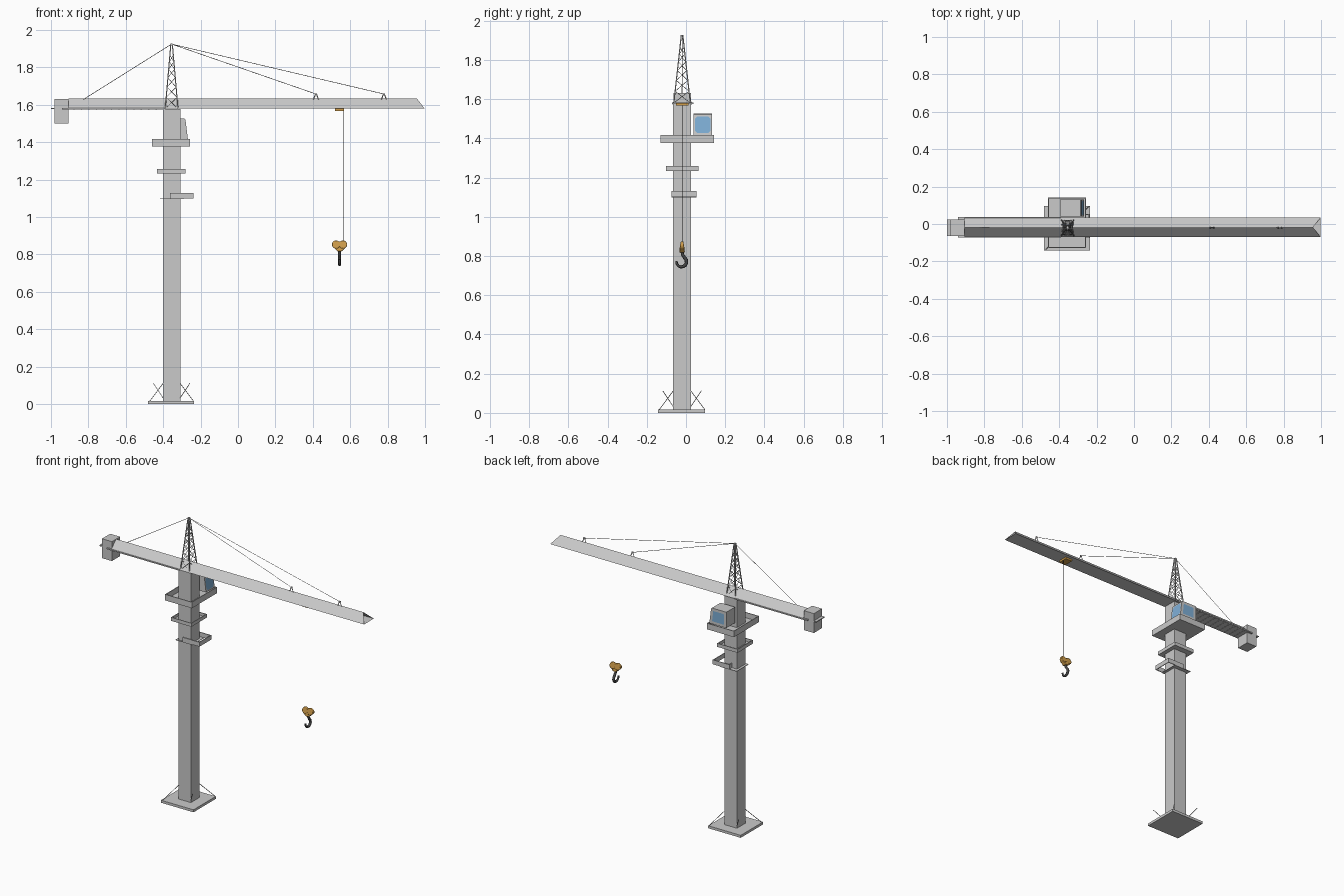
import bpy, bmesh, math
from mathutils import Vector

old = bpy.data.objects.get("Cube")
if old:
    bpy.data.objects.remove(old, do_unlink=True)


def material(name, r, g, b):
    m = bpy.data.materials.new(name)
    m.use_nodes = True
    m.diffuse_color = (r, g, b, 1)
    m.node_tree.nodes["Principled BSDF"].inputs["Base Color"].default_value = (r, g, b, 1)
    return m


GREY = material("light grey steel", 0.59, 0.59, 0.59)
MID = material("mid grey cable", 0.3, 0.3, 0.3)
DARK = material("dark steel", 0.06, 0.06, 0.06)
GOLD = material("ochre paint", 0.63, 0.34, 0.07)
GLASS = material("blue glass", 0.21, 0.43, 0.68)

CX, CY = -0.355, -0.02  # mast axis


def finish(bm, name, *mats):
    bmesh.ops.recalc_face_normals(bm, faces=bm.faces)
    me = bpy.data.meshes.new(name)
    bm.to_mesh(me)
    bm.free()
    ob = bpy.data.objects.new(name, me)
    bpy.context.collection.objects.link(ob)
    for m in mats:
        me.materials.append(m)
    return ob


def add_box(bm, x0, x1, y0, y1, z0, z1):
    vs = bmesh.ops.create_cube(bm, size=1)["verts"]
    for v in vs:
        v.co = ((x0 + x1) / 2 + v.co.x * (x1 - x0),
                (y0 + y1) / 2 + v.co.y * (y1 - y0),
                (z0 + z1) / 2 + v.co.z * (z1 - z0))


def box(name, mat, *dims):
    bm = bmesh.new()
    add_box(bm, *dims)
    return finish(bm, name, mat)


def add_rod(bm, a, b, r, sides=4):
    a, b = Vector(a), Vector(b)
    d = b - a
    mat = d.to_track_quat("Z", "Y").to_matrix().to_4x4()
    mat.translation = (a + b) / 2
    bmesh.ops.create_cone(bm, segments=sides, radius1=r, radius2=r,
                          depth=d.length, cap_ends=True, matrix=mat)


def prism(pts, y0, y1):
    """Extrude an x-z outline along y."""
    bm = bmesh.new()
    f = bm.faces.new([bm.verts.new((x, y0, z)) for x, z in pts])
    ext = bmesh.ops.extrude_face_region(bm, geom=[f])["geom"]
    for v in ext:
        if isinstance(v, bmesh.types.BMVert):
            v.co.y = y1
    bmesh.ops.recalc_face_normals(bm, faces=bm.faces)
    return bm


def add_rails(bm, x0, x1, y0, y1, z0, z1, t=0.005):
    add_box(bm, x0, x1, y0, y0 + t, z0, z1)
    add_box(bm, x0, x1, y1 - t, y1, z0, z1)
    add_box(bm, x0, x0 + t, y0 + t, y1 - t, z0, z1)
    add_box(bm, x1 - t, x1, y0 + t, y1 - t, z0, z1)


# Base and mast
box("base_plate", GREY, -0.48, -0.235, -0.143, 0.097, 0, 0.017)
box("mast", GREY, CX - 0.047, CX + 0.047, CY - 0.046, CY + 0.046, 0.017, 1.578)

# Corner struts: two lean inward, two lean outward
bm = bmesh.new()
for sx in (-1, 1):
    for sy in (-1, 1):
        low, high = (0.116, 0.045) if sx == sy else (0.035, 0.098)
        add_rod(bm, (CX + sx * low, CY + sy * low, 0.017),
                (CX + sx * high, CY + sy * high, 0.112), 0.002)
finish(bm, "base_struts", GREY)

# Platforms with railings
for name, x0, x1, y0, y1, z0, z1 in (
        ("upper_platform", -0.46, -0.257, -0.129, 0.142, 1.377, 1.418),
        ("middle_platform", -0.434, -0.28, -0.101, 0.065, 1.234, 1.258)):
    bm = bmesh.new()
    add_box(bm, x0, x1, y0, y1, z0, z0 + 0.005)
    add_rails(bm, x0, x1, y0, y1, z0 + 0.005, z1)
    finish(bm, name, GREY)
bm = bmesh.new()
add_rails(bm, -0.364, -0.238, -0.075, 0.053, 1.1, 1.13)
finish(bm, "lower_railing", GREY)
box("lower_floor", GREY, -0.418, -0.29, -0.075, 0.053, 1.097, 1.1)

# Cab with inset, corner-cut windows on the front and outer side
bm = prism([(-0.396, 1.418), (-0.268, 1.418), (-0.281, 1.52), (-0.287, 1.526),
            (-0.396, 1.526)], 0.039, 0.132)
for axis, frame in ((0, 0.008), (1, 0.018)):
    pane = max(bm.faces, key=lambda f: f.normal[axis])
    bmesh.ops.inset_region(bm, faces=[pane], thickness=frame, use_even_offset=True)
    pane.material_index = 1
    bmesh.ops.bevel(bm, geom=list(pane.verts), offset=0.014, segments=1,
                    affect="VERTICES", material=0, clamp_overlap=True)
finish(bm, "cab", GREY, GLASS)

# Jib: triangular beam with an open raked tip
bm = bmesh.new()
ends = []
for x_low, x_top in ((-0.905, -0.905), (0.998, 0.957)):
    ends.append([bm.verts.new(p) for p in ((x_low, CY - 0.05, 1.58),
                                           (x_low, CY + 0.055, 1.58),
                                           (x_top, CY + 0.002, 1.633))])
for i in range(3):
    j = (i + 1) % 3
    bm.faces.new((ends[0][i], ends[0][j], ends[1][j], ends[1][i]))
bm.faces.new(ends[0])
finish(bm, "jib", GREY)

# Counter jib walkway, its cross bars, end plate and the counterweight
box("counter_walkway", GREY, -0.94, -0.39, CY - 0.052, CY + 0.057, 1.575, 1.583)
bm = bmesh.new()
for i in range(12):
    x = -0.88 + i * 0.04
    add_box(bm, x, x + 0.006, CY - 0.05, CY + 0.05, 1.5735, 1.575)
finish(bm, "walkway_cross_bars", GREY)
box("end_plate", GREY, -1.0, -0.94, CY - 0.043, CY + 0.045, 1.577, 1.583)
box("counterweight", GREY, -0.98, -0.905, CY - 0.043, CY + 0.045, 1.5, 1.632)

# Tower head: four legs and crossed lacing
bm = bmesh.new()
corners = ((-1, -1), (1, -1), (1, 1), (-1, 1))
Z0, Z1 = 1.58, 1.925


def leg(c, z):
    t = (z - Z0) / (Z1 - Z0)
    return (CX + c[0] * (0.034 * (1 - t) + 0.004 * t),
            CY + c[1] * (0.042 * (1 - t) + 0.004 * t), z)


levels = [Z0 + d for d in (0, 0.06, 0.115, 0.165, 0.21, 0.25, 0.285)]
for i, c in enumerate(corners):
    n = corners[(i + 1) % 4]
    add_rod(bm, leg(c, Z0), leg(c, Z1), 0.0036)
    for a, b in zip(levels, levels[1:]):
        add_rod(bm, leg(c, a), leg(n, b), 0.0015)
        add_rod(bm, leg(n, a), leg(c, b), 0.0015)
add_box(bm, CX - 0.006, CX + 0.006, CY - 0.006, CY + 0.006, Z1 - 0.008, Z1 + 0.002)
finish(bm, "tower_head", GREY)

# Tie cables and their brackets on the jib
bm = bmesh.new()
for x, z in ((-0.825, 1.63), (0.417, 1.658), (0.78, 1.658)):
    add_rod(bm, (CX, CY, Z1), (x, CY, z), 0.0015)
finish(bm, "tie_cables", MID)
bm = bmesh.new()
for x in (0.417, 0.78):
    for s in (-1, 1):
        add_rod(bm, (x + s * 0.014, CY, 1.628), (x + s * 0.003, CY, 1.656), 0.0028)
    add_box(bm, x - 0.006, x + 0.006, CY - 0.003, CY + 0.003, 1.652, 1.662)
finish(bm, "cable_brackets", GREY)

# Trolley and hoist rope
HX = 0.543
box("trolley", GOLD, HX - 0.025, HX + 0.025, CY - 0.032, CY + 0.032, 1.568, 1.58)
bm = bmesh.new()
add_rod(bm, (HX + 0.02, CY, 0.86), (HX + 0.02, CY, 1.57), 0.001)
finish(bm, "hoist_rope", DARK)

# Hook block: two sheave covers over a cheek, thinning towards the top
bm = prism([(HX - 0.036, 0.842), (HX - 0.012, 0.817), (HX + 0.012, 0.817),
            (HX + 0.036, 0.842), (HX + 0.02, 0.87), (HX - 0.02, 0.87)],
           CY - 0.011, CY + 0.011)
for s in (-1, 1):
    add_rod(bm, (HX + s * 0.019, CY - 0.012, 0.853),
            (HX + s * 0.019, CY + 0.012, 0.853), 0.022, 20)
for v in bm.verts:
    v.co.y = CY + (v.co.y - CY) * (1.3 - 14 * max(0, v.co.z - 0.82))
block = finish(bm, "hook_block", GOLD)
bev = block.modifiers.new("soft_edges", "BEVEL")
bev.width, bev.segments = 0.003, 2

# Hook: tapered curve in the side plane
cu = bpy.data.curves.new("hook", "CURVE")
cu.dimensions = "3D"
cu.bevel_depth, cu.bevel_resolution = 0.009, 2
cu.use_fill_caps = True
path = [(0, 0.835, 1), (0.002, 0.808, 0.9)]
for i in range(9):
    a = math.radians(50 - i * 30)
    path.append((-0.003 + 0.026 * math.cos(a), 0.77 + 0.026 * math.sin(a),
                 1 - 0.07 * max(0, i - 3)))
sp = cu.splines.new("POLY")
sp.points.add(len(path) - 1)
for p, (y, z, r) in zip(sp.points, path):
    p.co = (HX, CY + y, z, 1)
    p.radius = r
hook = bpy.data.objects.new("hook", cu)
cu.materials.append(DARK)
bpy.context.collection.objects.link(hook)

# Smooth shading on the rounded hook block
bpy.ops.object.select_all(action="DESELECT")
block.select_set(True)
bpy.context.view_layer.objects.active = block
bpy.ops.object.shade_smooth_by_angle()
